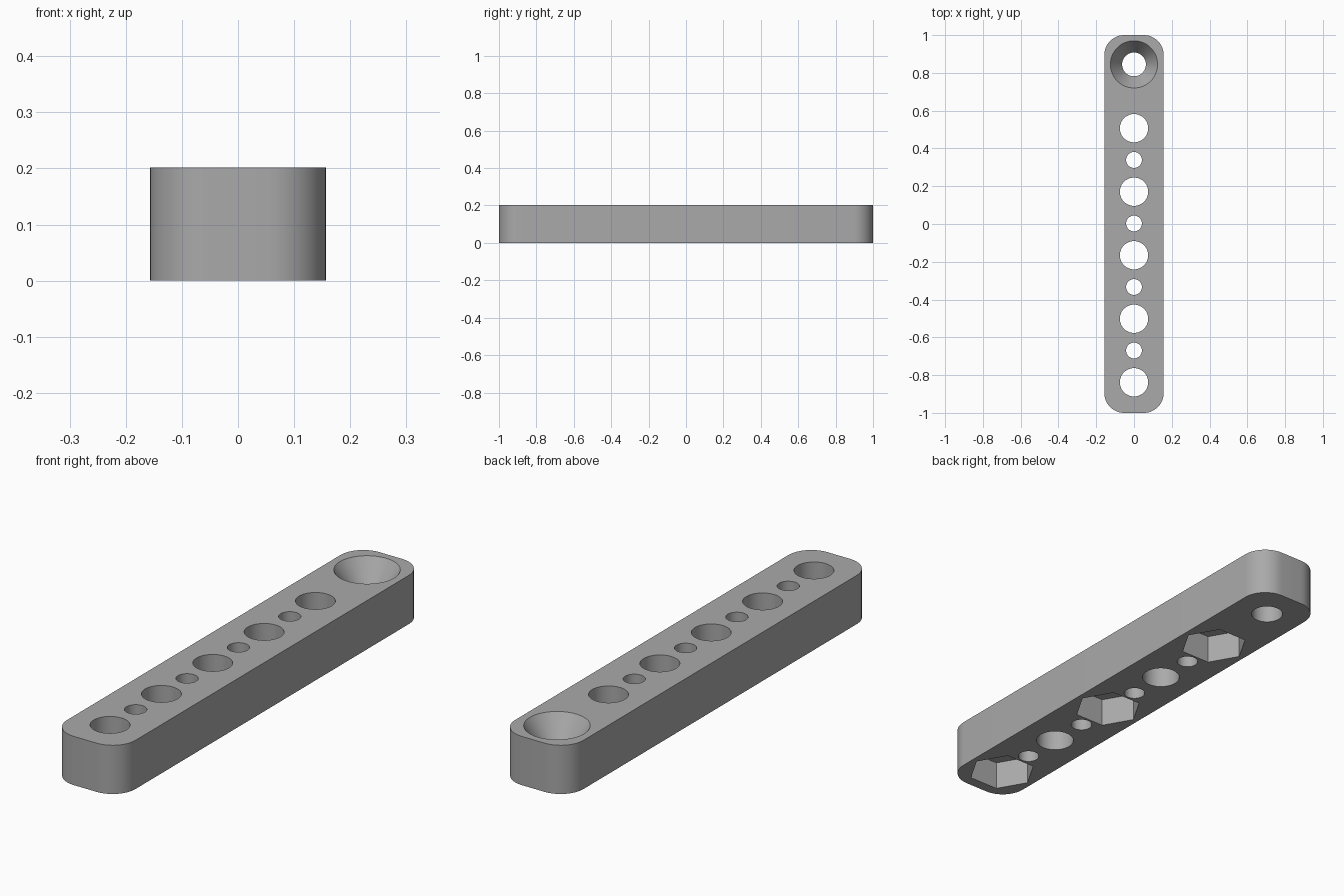
import bpy
import bmesh
import math

cube = bpy.data.objects.get("Cube")
if cube:
    bpy.data.objects.remove(cube, do_unlink=True)

WIDTH, LENGTH, HEIGHT = 0.314, 2.0, 0.202
CORNER = 0.105
PITCH = 0.3363
FIRST_HOLE = -0.838

grey = bpy.data.materials.new("plain_grey")
grey.use_nodes = True
colour = (0.4, 0.4, 0.4, 1)
grey.diffuse_color = colour
grey.node_tree.nodes["Principled BSDF"].inputs["Base Color"].default_value = colour


def make_object(name, bm):
    bmesh.ops.recalc_face_normals(bm, faces=bm.faces)
    mesh = bpy.data.meshes.new(name)
    bm.to_mesh(mesh)
    bm.free()
    mesh.materials.append(grey)
    obj = bpy.data.objects.new(name, mesh)
    bpy.context.collection.objects.link(obj)
    return obj


def select_only(obj):
    bpy.ops.object.select_all(action="DESELECT")
    obj.select_set(True)
    bpy.context.view_layer.objects.active = obj


def cut(target, y, z0, z1, r0, r1, sides):
    """Subtract a vertical prism or cone centred on the bar."""
    bm = bmesh.new()
    bmesh.ops.create_cone(bm, cap_ends=True, segments=sides,
                          radius1=r0, radius2=r1, depth=z1 - z0)
    # put a corner on the x axis
    start = max(bm.verts, key=lambda v: v.co.x).co
    turn = -math.atan2(start.y, start.x)
    c, s = math.cos(turn), math.sin(turn)
    for v in bm.verts:
        x, w = v.co.x, v.co.y
        v.co = (c * x - s * w, s * x + c * w + y, v.co.z + (z0 + z1) / 2)
    cutter = make_object("cutter", bm)
    cutter.hide_render = True
    select_only(target)
    mod = target.modifiers.new("cut", "BOOLEAN")
    mod.operation = "DIFFERENCE"
    mod.solver = "EXACT"
    mod.object = cutter
    bpy.ops.object.modifier_apply(modifier=mod.name)
    bpy.data.objects.remove(cutter, do_unlink=True)


# Bar with rounded vertical corners
bm = bmesh.new()
bmesh.ops.create_cube(bm, size=1)
for v in bm.verts:
    v.co = (v.co.x * WIDTH, v.co.y * LENGTH, (v.co.z + 0.5) * HEIGHT)
uprights = [e for e in bm.edges
            if abs(e.verts[0].co.z - e.verts[1].co.z) > HEIGHT / 2]
bmesh.ops.bevel(bm, geom=uprights, offset=CORNER, segments=12,
                profile=0.5, affect="EDGES")
bar = make_object("drilled_bar", bm)

# Large holes, with nut pockets under every second one
for i in range(5):
    y = FIRST_HOLE + i * PITCH
    cut(bar, y, -0.1, 0.3, 0.075, 0.075, 48)
    if i % 2 == 0:
        cut(bar, y, -0.1, 0.12, 0.135, 0.135, 6)

# Small holes between the large ones
for i in range(4):
    cut(bar, FIRST_HOLE + (i + 0.5) * PITCH, -0.1, 0.3, 0.042, 0.042, 40)

# Countersunk screw hole at the back end
SCREW_Y = 0.845
cut(bar, SCREW_Y, -0.1, 0.3, 0.063, 0.063, 48)
SINK = 0.09
SLOPE = (0.125 - 0.063) / SINK
cut(bar, SCREW_Y, HEIGHT - SINK, HEIGHT + 0.05, 0.063, 0.125 + 0.05 * SLOPE, 64)

select_only(bar)
bpy.ops.object.shade_smooth_by_angle(angle=math.radians(30))
